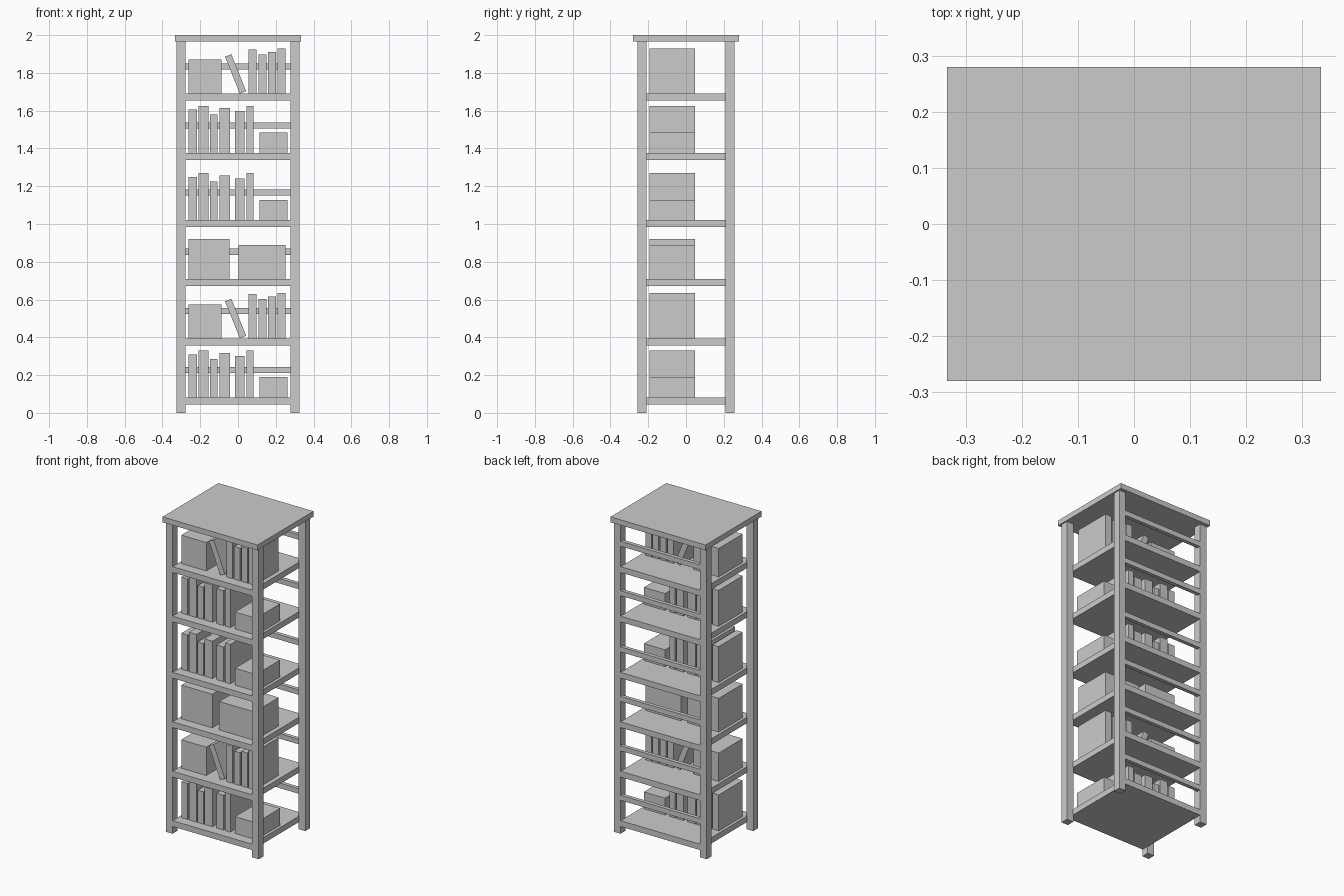
import bpy
from math import radians, sin, cos

if "Cube" in bpy.data.objects:
    bpy.data.objects.remove(bpy.data.objects["Cube"])


def box(name, x0, x1, y0, y1, z0, z1):
    bpy.ops.mesh.primitive_cube_add(size=1, location=((x0 + x1) / 2, (y0 + y1) / 2, (z0 + z1) / 2))
    o = bpy.context.object
    o.name = name
    o.scale = (x1 - x0, y1 - y0, z1 - z0)
    return o


# Frame: top board and four corner posts
box("top_board", -0.333, 0.333, -0.28, 0.28, 1.966, 2.0)
for sx, side in ((-1, "left"), (1, "right")):
    for sy, end in ((-1, "front"), (1, "back")):
        x, y = sx * 0.3015, sy * 0.233
        box(f"{end}_{side}_post", x - 0.0235, x + 0.0235, y - 0.024, y + 0.024, 0, 1.966)

BOOK_Y = (-0.193, 0.047)

# Contents as (name, x start, x end, height) above the shelf
ROW = [("book", -0.262, -0.217, 0.228), ("book", -0.209, -0.156, 0.249),
       ("book", -0.148, -0.108, 0.204), ("book", -0.099, -0.043, 0.236),
       ("book", -0.016, 0.034, 0.22), ("book", 0.045, 0.082, 0.249),
       ("storage_box", 0.114, 0.262, 0.107)]
LEANING = [("storage_box", -0.262, -0.087, 0.18), ("book", 0.055, 0.097, 0.234),
           ("book", 0.108, 0.15, 0.208), ("book", 0.16, 0.2, 0.22),
           ("book", 0.209, 0.252, 0.239)]
BOXES = [("storage_box", -0.262, -0.045, 0.213), ("storage_box", 0.003, 0.252, 0.18)]


def leaning_book(z):
    # Tilted to the left, resting on its lower left corner
    w, h, a = 0.036, 0.211, radians(22)
    cx = 0.01 + w / 2 * cos(a) - h / 2 * sin(a)
    cz = z + w / 2 * sin(a) + h / 2 * cos(a)
    o = box("leaning_book", cx - w / 2, cx + w / 2, *BOOK_Y, cz - h / 2, cz + h / 2)
    o.rotation_euler.y = -a


# Shelves with back rails and contents
for z, items in ((0.082, ROW), (0.395, LEANING), (0.708, BOXES),
                 (1.021, ROW), (1.377, ROW), (1.69, LEANING)):
    box("shelf", -0.28, 0.28, -0.256, 0.256, z - 0.037, z)
    box("back_rail", -0.28, 0.28, 0.232, 0.256, z + 0.129, z + 0.161)
    for name, x0, x1, h in items:
        box(name, x0, x1, *BOOK_Y, z, z + h)
    if items is LEANING:
        leaning_book(z)
